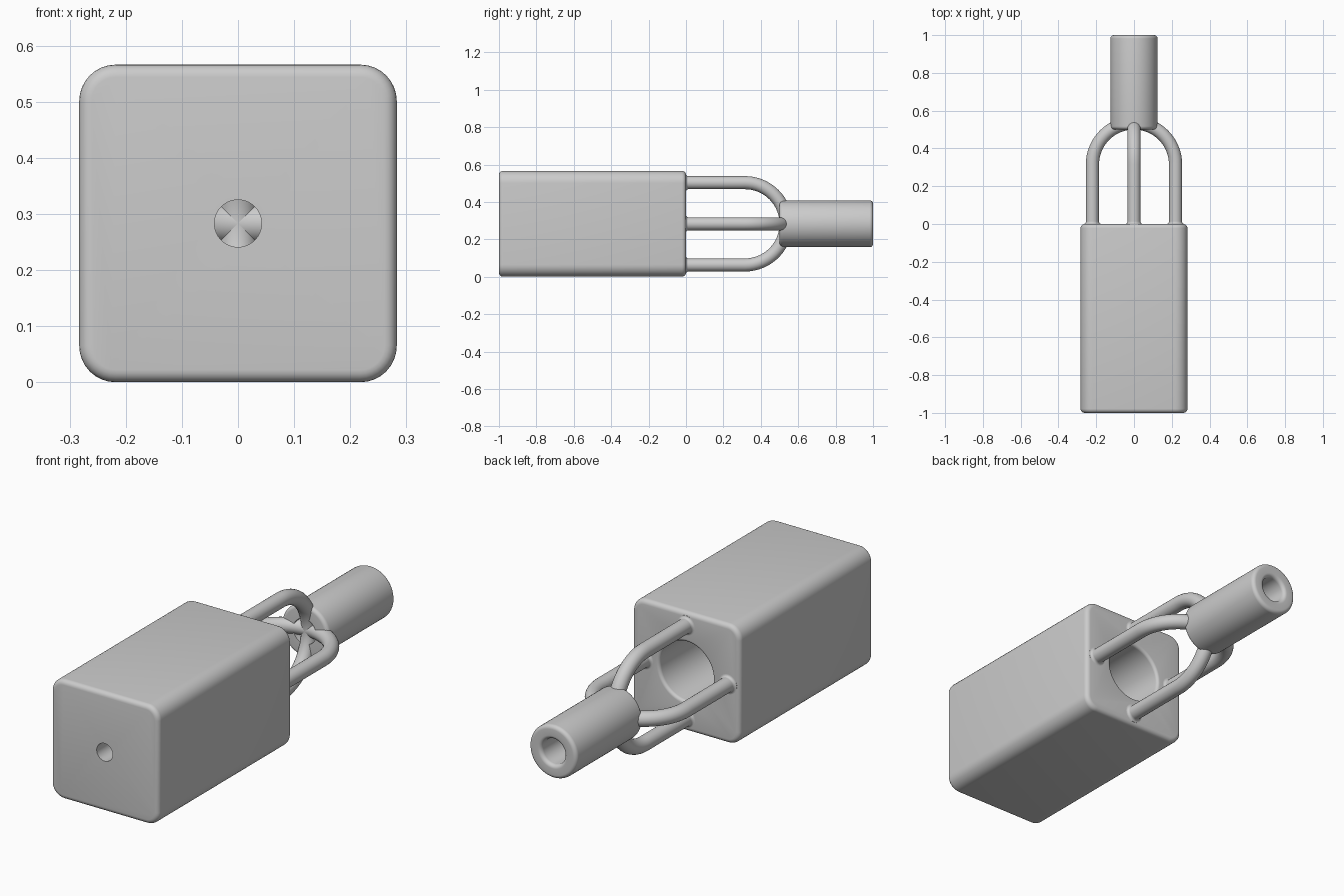
import bpy, bmesh
from math import sin, cos, pi, radians
from mathutils import Matrix, Vector

if "Cube" in bpy.data.objects:
    bpy.data.objects.remove(bpy.data.objects["Cube"])

HALF = 0.283          # half width of the body, and the height of the long axis
TUBE = 0.035          # strut radius
REACH = 0.22          # strut distance from the long axis
BEND_Y = 0.315        # where the struts start to curve

grey = bpy.data.materials.new("plain_grey")
grey.use_nodes = True
grey.diffuse_color = (0.6, 0.6, 0.6, 1)
grey.node_tree.nodes["Principled BSDF"].inputs["Base Color"].default_value = (0.6, 0.6, 0.6, 1)


def make(name, bm):
    mesh = bpy.data.meshes.new(name)
    bmesh.ops.recalc_face_normals(bm, faces=bm.faces)
    bm.to_mesh(mesh)
    bm.free()
    mesh.materials.append(grey)
    ob = bpy.data.objects.new(name, mesh)
    bpy.context.collection.objects.link(ob)
    return ob


def smooth(ob):
    bpy.ops.object.select_all(action='DESELECT')
    ob.select_set(True)
    bpy.context.view_layer.objects.active = ob
    bpy.ops.object.shade_smooth_by_angle(angle=radians(35))


def arc(r, y, radius, start, end, n=6):
    """Profile points (distance from axis, y) along a rounded corner."""
    angles = [radians(start + (end - start) * i / n) for i in range(n + 1)]
    return [(r + radius * cos(a), y + radius * sin(a)) for a in angles]


def lathe(name, profile, x=0, z=HALF, steps=64):
    """Closed profile turned round an axis parallel to y."""
    bm = bmesh.new()
    verts = [bm.verts.new((r, y, 0)) for r, y in profile]
    edges = [bm.edges.new((a, b)) for a, b in zip(verts, verts[1:] + verts[:1])]
    bmesh.ops.spin(bm, geom=verts + edges, cent=(0, 0, 0), axis=(0, 1, 0),
                   angle=2 * pi, steps=steps)
    bmesh.ops.remove_doubles(bm, verts=bm.verts, dist=1e-5)
    bmesh.ops.dissolve_degenerate(bm, edges=bm.edges, dist=1e-6)
    bmesh.ops.translate(bm, verts=bm.verts, vec=(x, 0, z))
    return make(name, bm)


# Body: square block, long edges well rounded, end edges lightly rounded
bm = bmesh.new()
bmesh.ops.create_cube(bm, size=1, matrix=Matrix.Translation((0, -0.5, HALF))
                      @ Matrix.Diagonal((2 * HALF, 1, 2 * HALF, 1)))
long_edges = [e for e in bm.edges if abs(e.verts[0].co.y - e.verts[1].co.y) > 0.5]
bmesh.ops.bevel(bm, geom=long_edges, offset=0.065, segments=8, profile=0.5, affect='EDGES')
bm.normal_update()
rims = {e for f in bm.faces if abs(f.normal.y) > 0.9 for e in f.edges}
bmesh.ops.bevel(bm, geom=list(rims), offset=0.022, segments=5, profile=0.5, affect='EDGES')
body = make("body", bm)

# Wide bore from the back, narrow hole through the front wall
cutter = lathe("bore_cutter", [(0, -1.1), (0.042, -1.1), (0.042, -0.9), (0.14, -0.9)]
               + arc(0.155, -0.015, 0.015, 180, 90) + [(0.155, 0.1), (0, 0.1)])
cutter.hide_render = True
cut = body.modifiers.new("bore", 'BOOLEAN')
cut.operation = 'DIFFERENCE'
cut.solver = 'EXACT'
cut.object = cutter
bpy.context.view_layer.objects.active = body
bpy.ops.object.modifier_apply(modifier="bore")
bpy.data.objects.remove(cutter)
smooth(body)

# Nozzle: thick tube with rounded rims
rim = 0.018
smooth(lathe("nozzle", arc(0.125 - rim, 0.5 + rim, rim, -90, 0)
             + arc(0.125 - rim, 1 - rim, rim, 0, 90)
             + arc(0.06 + rim, 1 - rim, rim, 90, 180) + [(0.06, 0.5)]))

# Struts: two crossing hoops that spring from the body and meet inside the nozzle
for name, side in (("side_struts", Vector((1, 0, 0))), ("upright_struts", Vector((0, 0, 1)))):
    path = [(REACH, -0.02)] + arc(0, BEND_Y, REACH, 0, 180, 32) + [(-REACH, -0.02)]
    bm = bmesh.new()
    rings = []
    for i, (off, y) in enumerate(path):
        turn = pi * min(max(i - 1, 0), 32) / 32
        out = side * cos(turn) + Vector((0, sin(turn), 0))
        across = side.cross(Vector((0, 1, 0)))
        centre = side * off + Vector((0, y, HALF))
        rings.append([bm.verts.new(centre + TUBE * (out * cos(a) + across * sin(a)))
                      for a in (2 * pi * k / 24 for k in range(24))])
    for a, b in zip(rings, rings[1:]):
        for k in range(24):
            j = (k + 1) % 24
            bm.faces.new((a[k], a[j], b[j], b[k]))
    bm.faces.new(rings[0])
    bm.faces.new(rings[-1])
    smooth(make(name, bm))

# Small flared collars where the struts meet the body
flare = 0.012
for name, x, z in (("left", REACH, 0), ("right", -REACH, 0), ("top", 0, REACH), ("bottom", 0, -REACH)):
    smooth(lathe(name + "_strut_collar", arc(TUBE + flare, flare, flare, 270, 180)
                 + [(TUBE - 0.01, flare), (TUBE - 0.01, -0.005), (TUBE + flare, -0.005)],
                 x, HALF + z, 24))
